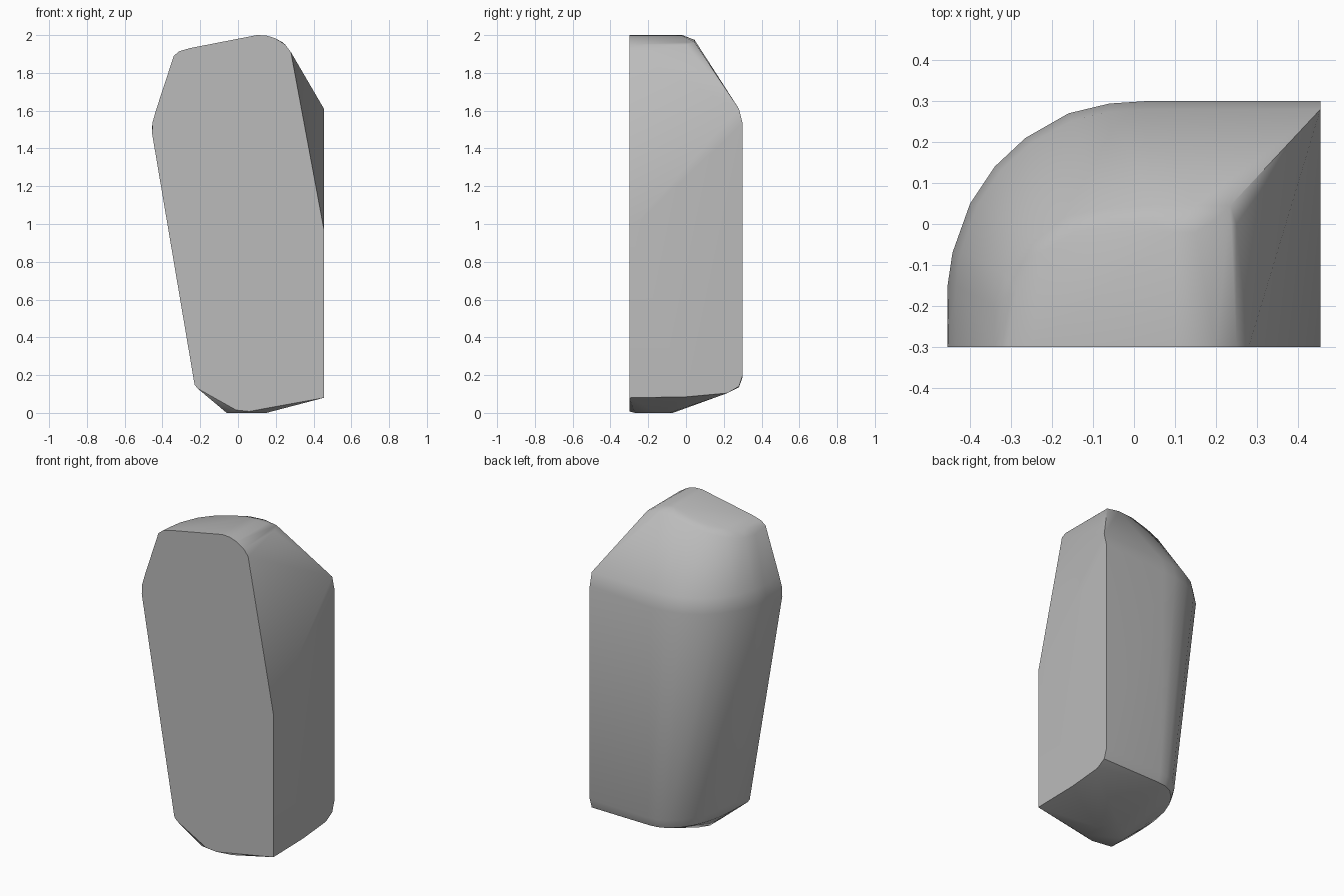
import bpy, bmesh, math

cube = bpy.data.objects.get("Cube")
if cube:
    bpy.data.objects.remove(cube, do_unlink=True)

FRONT, SIDE, BACK = -0.3, 0.455, 0.3

stone = bpy.data.materials.new("stone grey")
stone.use_nodes = True
grey = (0.5, 0.5, 0.5, 1)
stone.diffuse_color = grey
stone.node_tree.nodes["Principled BSDF"].inputs["Base Color"].default_value = grey

# Flat cut faces: front outline (x, z) and side outline (y, z)
front = [(-0.01, 0.015), (0.06, 0.008), (0.455, 0.08), (0.455, 0.97),
         (0.28, 1.91), (0.25, 1.95), (0.2, 1.982), (0.15, 1.998), (0.1, 2.0),
         (-0.25, 1.932), (-0.31, 1.915), (-0.34, 1.89), (-0.435, 1.6),
         (-0.452, 1.54), (-0.455, 1.48), (-0.23, 0.15), (-0.215, 0.13)]
side = [(0.0, 0.085), (0.22, 0.105), (0.28, 0.14), (0.3, 0.2),
        (0.3, 1.53), (0.28, 1.61)]

# Rounded corner at the shoulder, running from the left wall to the back wall
corner = [(-0.455, -0.15), (-0.443, -0.07), (-0.4, 0.05), (-0.34, 0.14),
          (-0.265, 0.21), (-0.16, 0.27), (-0.06, 0.294), (0.03, 0.3)]

points = [(x, FRONT, z) for x, z in front] + [(SIDE, y, z) for y, z in side]


def wall_x(x, y, z):
    """Lean the left wall inwards towards the foot; the back stays upright."""
    lean = 0.225 * (1.48 - z) / 1.33
    return x + lean * (0.1 - x) / 0.555


for x, y in corner:
    # shoulder, softened by a second smaller ring
    points.append((x, y, 1.51))
    points.append((x * 0.955, y - 0.02 * max(0, y) / BACK, 1.6))
    # foot rim, with a smaller ring below it
    points.append((wall_x(x, y, 0.19), y, 0.19))
    points.append((wall_x(x, y, 0.15) * 0.94, y - 0.02 * max(0, y) / BACK, 0.135))

# Sloping crown and its softened back edge
crown = [(-0.34, -0.2), (-0.32, -0.12), (-0.255, -0.03), (-0.16, 0.02),
         (-0.07, 0.037), (0.05, 0.045)]
for x, y in crown:
    points.append((x, y, 1.98 + 0.24 * (x - 0.1)))
    points.append((x * 0.9, y - 0.04, 1.995 + 0.2 * (x * 0.9 - 0.1)))
points += [(0.1, -0.02, 2.0), (0.15, -0.02, 1.997), (0.2, 0.01, 1.98),
           (0.15, 0.045, 1.975), (0.235, 0.045, 1.962), (0.25, 0.0, 1.948)]

# Small flat base
points += [(-0.06, -0.27, 0), (-0.06, -0.15, 0), (-0.02, -0.09, 0),
           (0.05, -0.07, 0), (0.11, -0.09, 0), (0.15, -0.15, 0), (0.15, -0.27, 0)]

# Wrap all the rings into one solid boulder
bm = bmesh.new()
for p in points:
    bm.verts.new(p)
hull = bmesh.ops.convex_hull(bm, input=bm.verts)
loose = {g for g in hull["geom_interior"] + hull["geom_unused"]
         if isinstance(g, bmesh.types.BMVert)}
bmesh.ops.delete(bm, geom=list(loose), context="VERTS")
bmesh.ops.dissolve_limit(bm, angle_limit=math.radians(1.5),
                         verts=bm.verts, edges=bm.edges)
bmesh.ops.recalc_face_normals(bm, faces=bm.faces)

mesh = bpy.data.meshes.new("boulder")
bm.to_mesh(mesh)
bm.free()
mesh.materials.append(stone)
boulder = bpy.data.objects.new("boulder", mesh)
bpy.context.collection.objects.link(boulder)

bpy.ops.object.select_all(action="DESELECT")
boulder.select_set(True)
bpy.context.view_layer.objects.active = boulder
bpy.ops.object.shade_smooth_by_angle(angle=math.radians(35))
